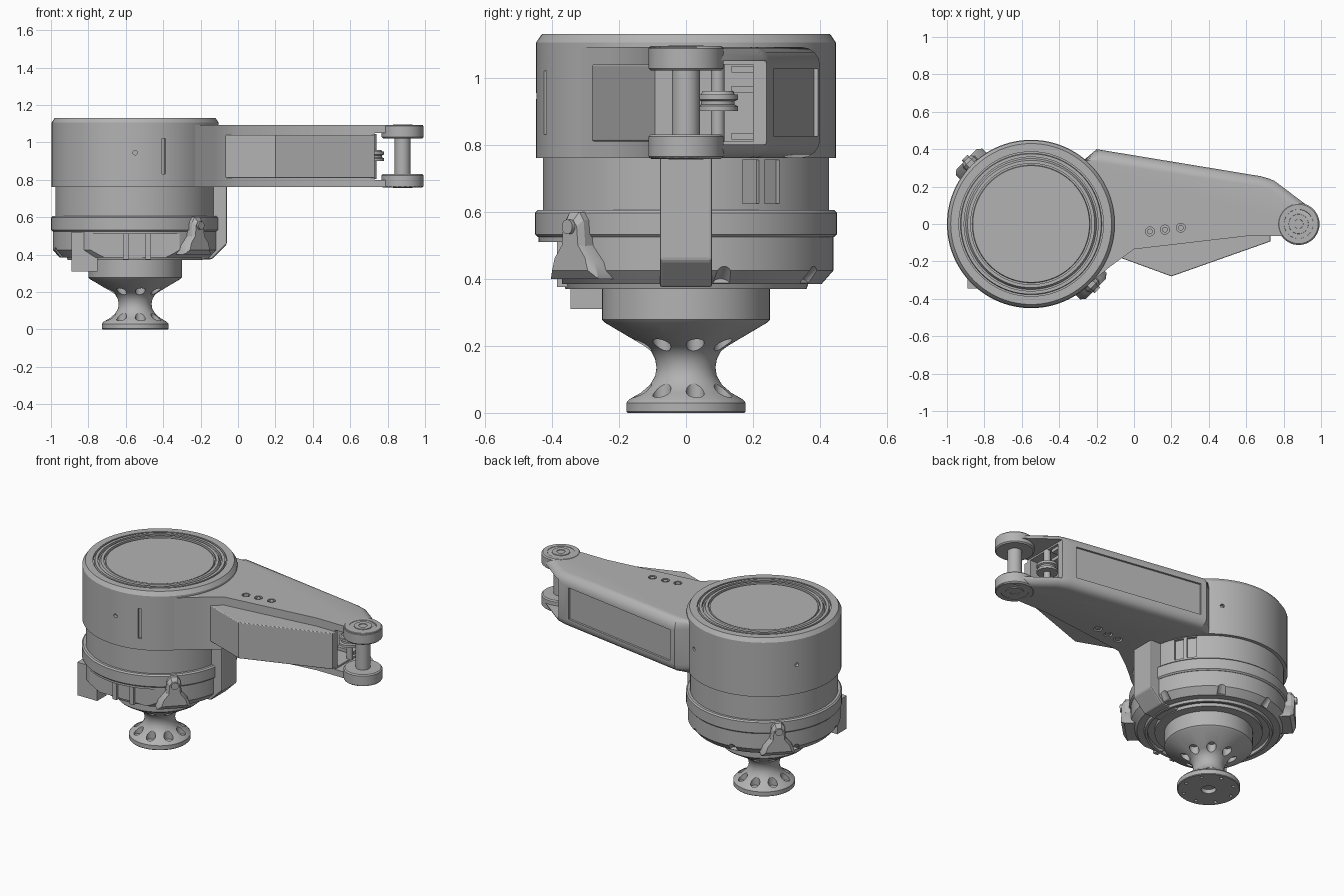
import bpy, bmesh, math
from math import sin, cos, radians, pi
from mathutils import Matrix, Vector

cube = bpy.data.objects.get("Cube")
if cube:
    bpy.data.objects.remove(cube)

CX = -0.55  # motor axis
PIVOT = 0.88  # clevis axis

grey = bpy.data.materials.new("metal grey")
grey.use_nodes = True
COLOR = (0.45, 0.45, 0.45, 1)
grey.diffuse_color = COLOR
grey.node_tree.nodes["Principled BSDF"].inputs["Base Color"].default_value = COLOR


def finish(name, bm):
    bmesh.ops.recalc_face_normals(bm, faces=bm.faces)
    mesh = bpy.data.meshes.new(name)
    bm.to_mesh(mesh)
    bm.free()
    mesh.materials.append(grey)
    ob = bpy.data.objects.new(name, mesh)
    bpy.context.collection.objects.link(ob)
    return ob


def activate(ob):
    bpy.ops.object.select_all(action='DESELECT')
    ob.select_set(True)
    bpy.context.view_layer.objects.active = ob


def smooth(ob, angle=25):
    activate(ob)
    bpy.ops.object.shade_smooth_by_angle(angle=radians(angle))
    return ob


def lathe(name, profile, x=CX, y=0, n=96):
    """Spin (radius, z) points that start and end on the axis."""
    bm = bmesh.new()
    vs = [bm.verts.new((r, 0, z)) for r, z in profile]
    edges = [bm.edges.new(p) for p in zip(vs, vs[1:])]
    bmesh.ops.spin(bm, geom=vs + edges, axis=(0, 0, 1), cent=(0, 0, 0),
                   angle=2 * pi, steps=n, use_merge=True)
    bmesh.ops.remove_doubles(bm, verts=bm.verts, dist=1e-5)
    bmesh.ops.translate(bm, verts=bm.verts, vec=(x, y, 0))
    return finish(name, bm)


def prism(name, pts, z0, z1, bevel=0, back=None):
    """Extrude a plan outline; optionally round rim edges chosen by a rule."""
    bm = bmesh.new()
    f = bm.faces.new([bm.verts.new((x, y, z0)) for x, y in pts])
    ext = bmesh.ops.extrude_face_region(bm, geom=[f])["geom"]
    bmesh.ops.translate(bm, vec=(0, 0, z1 - z0),
                        verts=[v for v in ext if isinstance(v, bmesh.types.BMVert)])
    if bevel:
        rim = [e for e in bm.edges if abs(e.verts[0].co.z - e.verts[1].co.z) < 1e-4
               and (back is None or all(back(v.co) for v in e.verts))]
        bmesh.ops.bevel(bm, geom=rim, offset=bevel, segments=4, profile=0.5,
                        affect='EDGES')
    return finish(name, bm)


def cyl(bm, p, r, depth, rot=Matrix(), n=24):
    bmesh.ops.create_cone(bm, cap_ends=True, segments=n, radius1=r, radius2=r, depth=depth,
                          matrix=Matrix.Translation(p) @ rot)


def box(bm, p, size, rot=Matrix()):
    bmesh.ops.create_cube(bm, size=1, matrix=Matrix.Translation(p) @ rot
                          @ Matrix.Diagonal((*size, 1)))


def cut(ob, bm):
    """Subtract the solids in bm from ob."""
    tool = finish("cutter", bm)
    tool.hide_render = True
    mod = ob.modifiers.new("cut", 'BOOLEAN')
    mod.operation, mod.solver, mod.object = 'DIFFERENCE', 'EXACT', tool
    mod.use_self = True
    activate(ob)
    bpy.ops.object.modifier_apply(modifier=mod.name)
    bpy.data.objects.remove(tool)


def polar(a, r, z):
    return Vector((CX + r * cos(radians(a)), r * sin(radians(a)), z))


def rot_z(a):
    return Matrix.Rotation(radians(a), 4, 'Z')


def radial(a, tilt=90):
    return rot_z(a) @ Matrix.Rotation(radians(tilt), 4, 'Y')


# Upper housing with ring grooves in its lid
lid = [(0, 1.125), (0.312, 1.125)]
for r in (0.315, 0.35, 0.378):
    lid += [(r, 1.112), (r + 0.008, 1.112), (r + 0.008, 1.13)]
    if r < 0.37:
        lid.append((r + 0.025, 1.13))
housing = lathe("upper_housing", lid + [(0.43, 1.13), (0.447, 1.105), (0.447, 0.76), (0, 0.76)])
bm = bmesh.new()
box(bm, polar(-70, 0.447, 0.925), (0.03, 0.02, 0.19), rot_z(-70))
for a in (-90, 150, 60):
    cyl(bm, polar(a, 0.445, 0.945), 0.012, 0.04, radial(a), 16)
cut(housing, bm)
smooth(housing)

# Middle drum with side pockets
drum = lathe("middle_drum", [(0, 0.77), (0.427, 0.77), (0.427, 0.59), (0, 0.59)])
bm = bmesh.new()
for a in (27, 37):
    box(bm, polar(a, 0.43, 0.69), (0.04, 0.055, 0.13), rot_z(a))
cut(drum, bm)
smooth(drum)
smooth(lathe("collar_ring", [(0, 0.605), (0.442, 0.605), (0.45, 0.597), (0.45, 0.532),
                             (0.442, 0.524), (0, 0.524)]))

# Lower casing: grooved underside, front pocket and screw recesses
casing = lathe("lower_casing", [(0, 0.53), (0.44, 0.53), (0.44, 0.425), (0.405, 0.385),
                                (0.365, 0.385), (0.36, 0.37), (0.345, 0.37), (0.345, 0.39),
                                (0.305, 0.39), (0.305, 0.37), (0, 0.37)])
bm = bmesh.new()
box(bm, (-0.56, -0.47, 0.43), (0.6, 0.2, 0.16))
for a in (15, 60, 100, 150, 195):
    cyl(bm, polar(a, 0.445, 0.405), 0.028, 0.08, radial(a, 50))
cut(casing, bm)
smooth(casing)
bm = bmesh.new()
for x in (-0.6, -0.48):
    box(bm, (x, -0.36, 0.45), (0.03, 0.05, 0.15))
box(bm, (-0.82, -0.297, 0.415), (0.14, 0.095, 0.21))
finish("connector_block", bm)

# Clamp lugs with screws, opposite each other
for side, a in (("front", -45), ("back", 135)):
    bm = bmesh.new()
    out = [(-0.1, 0.4), (0.1, 0.4), (0.085, 0.45), (0.045, 0.5), (0.038, 0.575),
           (0.02, 0.6), (-0.02, 0.6), (-0.038, 0.575), (-0.045, 0.5), (-0.085, 0.45)]
    rings = []
    for r, k in ((0.4, 1), (0.47, 1), (0.49, 0.75)):
        rings.append([bm.verts.new(rot_z(a) @ Vector((r, y * k, 0.5 + (z - 0.5) * k)))
                      for y, z in out])
    for lo, hi in zip(rings, rings[1:]):
        for i in range(len(out)):
            j = (i + 1) % len(out)
            bm.faces.new((lo[i], lo[j], hi[j], hi[i]))
    bm.faces.new(rings[-1])
    bm.faces.new(rings[0][::-1])
    cyl(bm, rot_z(a) @ Vector((0.482, 0, 0.555)), 0.022, 0.04, radial(a), 20)
    bmesh.ops.translate(bm, verts=bm.verts, vec=(CX, 0, 0))
    smooth(finish(side + "_clamp_lug", bm))

# Vertical rib under the arm with a chamfered foot
bm = bmesh.new()
f = bm.faces.new([bm.verts.new((x, -0.078, z)) for x, z in
                  ((-0.3, 0.375), (-0.14, 0.375), (-0.06, 0.455), (-0.06, 0.77), (-0.3, 0.77))])
ext = bmesh.ops.extrude_face_region(bm, geom=[f])["geom"]
bmesh.ops.translate(bm, vec=(0, 0.156, 0),
                    verts=[v for v in ext if isinstance(v, bmesh.types.BMVert)])
bmesh.ops.bevel(bm, geom=bm.edges[:], offset=0.008, segments=2, affect='EDGES', profile=0.5)
finish("support_rib", bm)

# Output hub: flared waist drilled with a ring of holes
hub = lathe("output_hub", [(0, 0.38), (0.25, 0.38), (0.25, 0.278), (0.24, 0.268), (0.125, 0.2),
                           (0.105, 0.185), (0.092, 0.16), (0.088, 0.135), (0.092, 0.11),
                           (0.108, 0.083), (0.135, 0.06), (0.17, 0.04), (0.178, 0.03),
                           (0.178, 0.004), (0.174, 0), (0, 0)])
bm = bmesh.new()
for i in range(8):
    a = i * 45 - 78
    cyl(bm, polar(a, 0.132, 0.135), 0.027, 0.2)
    cyl(bm, polar(a + 22.5, 0.145, 0), 0.01, 0.03, n=12)
cyl(bm, (CX, 0, 0), 0.042, 0.05)
cut(hub, bm)
smooth(hub, 30)

# Arm shell: rounded along its back, hollow at the fork
tip = [(PIVOT + 0.11 * cos(radians(a)), 0.11 * sin(radians(a))) for a in range(45, -141, -15)]
plan = ([(-0.4, 0.25), (-0.27, 0.34), (-0.2, 0.4), (0.68, 0.255), (0.75, 0.235)] + tip
        + [(0.8, -0.065), (0.6, -0.065), (0, -0.135), (-0.13, -0.23), (-0.27, -0.345),
           (-0.4, -0.25)])
arm = prism("arm_shell", plan, 0.76, 1.092, 0.055, lambda c: c.y > 0.05 and c.x > -0.3)
bm = bmesh.new()
box(bm, (0.93, 0, 0.925), (0.4, 0.8, 0.25))
cut(arm, bm)
bm = bmesh.new()
box(bm, (0.65, 0.08, 0.925), (0.4, 0.24, 0.23))
slope = math.degrees(math.atan2(-0.145, 0.88))
box(bm, (0.24, 0.33, 0.926), (0.82, 0.03, 0.2), rot_z(slope))
for x, y in ((0.085, -0.04), (0.165, -0.03), (0.25, -0.02)):
    for z in (0.76, 1.092):
        cyl(bm, (x, y, z), 0.024, 0.06)
cut(arm, bm)
smooth(arm, 30)
bm = bmesh.new()
for x, y in ((0.085, -0.04), (0.165, -0.03), (0.25, -0.02)):
    for z in (0.765, 1.087):
        cyl(bm, (x, y, z), 0.015, 0.008)
finish("arm_screws", bm)

# Lower-profile bulge on the front of the arm
prism("arm_front_bulge", [(-0.15, -0.1), (-0.15, -0.15), (-0.06, -0.185), (0.2, -0.28),
                          (0.73, -0.093), (0.73, -0.045), (0.4, -0.045)], 0.81, 1.04, 0.006)

# Fork bosses, washers and pivot pin
for side, s in (("upper", 1), ("lower", -1)):
    z = lambda h: 0.926 + s * h
    smooth(lathe(side + "_fork_boss", [(0, z(0.095)), (0.105, z(0.095)), (0.112, z(0.102)),
                                       (0.112, z(0.161)), (0.105, z(0.168)), (0.078, z(0.168)),
                                       (0.074, z(0.155)), (0.055, z(0.155)), (0.052, z(0.17)),
                                       (0.025, z(0.17)), (0.022, z(0.155)), (0, z(0.155))],
                 PIVOT, n=48))
smooth(lathe("pivot_pin", [(0, 1.03), (0.042, 1.03), (0.042, 0.82), (0, 0.82)], PIVOT, n=40))

# Roller and stops inside the fork
smooth(lathe("roller", [(0, 0.96), (0.045, 0.96), (0.05, 0.95), (0.06, 0.95), (0.06, 0.935),
                        (0.05, 0.93), (0.05, 0.92), (0.06, 0.915), (0.06, 0.9), (0, 0.9)],
             0.72, 0.095, 40))
smooth(lathe("roller_axle", [(0, 1.045), (0.02, 1.045), (0.02, 0.805), (0, 0.805)],
             0.72, 0.095, 24))
bm = bmesh.new()
for z in (0.825, 0.965, 1.025):
    box(bm, (0.66, 0.18, z), (0.12, 0.09, 0.02))
finish("fork_stops", bm)
